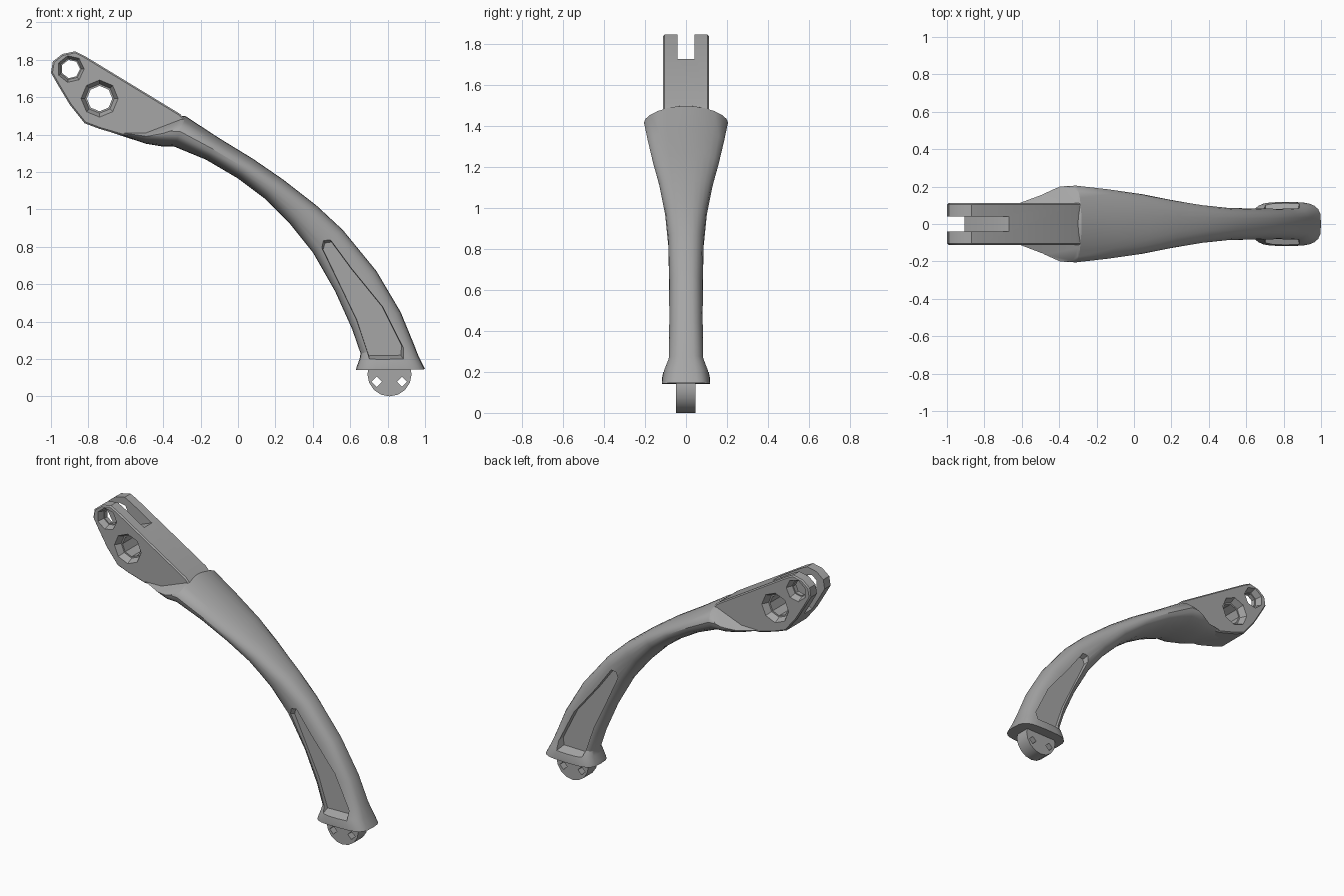
import bpy
import bmesh
import math
from mathutils import Vector

old = bpy.data.objects.get("Cube")
if old:
    bpy.data.objects.remove(old, do_unlink=True)

grey = bpy.data.materials.new("satin grey")
grey.use_nodes = True
grey.diffuse_color = (0.38, 0.38, 0.38, 1)
grey.node_tree.nodes["Principled BSDF"].inputs["Base Color"].default_value = grey.diffuse_color


def make_object(name, bm):
    bmesh.ops.recalc_face_normals(bm, faces=bm.faces)
    mesh = bpy.data.meshes.new(name)
    bm.to_mesh(mesh)
    bm.free()
    mesh.materials.append(grey)
    obj = bpy.data.objects.new(name, mesh)
    bpy.context.collection.objects.link(obj)
    return obj


def loft(name, rings):
    """Skin a list of equally long point rings and cap both ends."""
    bm = bmesh.new()
    rows = [[bm.verts.new(p) for p in ring] for ring in rings]
    count = len(rows[0])
    for a, b in zip(rows, rows[1:]):
        for i in range(count):
            j = (i + 1) % count
            bm.faces.new((a[i], a[j], b[j], b[i]))
    bm.faces.new(rows[0])
    bm.faces.new(rows[-1])
    return make_object(name, bm)


def prism(name, outline, near, far, scale=1.0, drop=0.0):
    """Extrude an x-z outline along y; the far end may be scaled and lowered."""
    cx = sum(x for x, z in outline) / len(outline)
    cz = sum(z for x, z in outline) / len(outline)
    start = [(x, near, z) for x, z in outline]
    end = [(cx + (x - cx) * scale, far, cz + (z - cz) * scale - drop) for x, z in outline]
    return loft(name, [start, end])


def circle(x, z, radius, sides, turn=0.0):
    angles = [turn + math.tau * i / sides for i in range(sides)]
    return [(x + radius * math.cos(a), z + radius * math.sin(a)) for a in angles]


def apply_modifier(obj, modifier):
    bpy.ops.object.select_all(action="DESELECT")
    bpy.context.view_layer.objects.active = obj
    obj.select_set(True)
    bpy.ops.object.modifier_apply(modifier=modifier.name)


def cut(obj, cutter):
    mod = obj.modifiers.new("cut", "BOOLEAN")
    mod.operation = "DIFFERENCE"
    mod.solver = "EXACT"
    mod.object = cutter
    cutter.hide_render = True
    apply_modifier(obj, mod)
    bpy.data.objects.remove(cutter, do_unlink=True)


def chamfer(obj, width):
    mod = obj.modifiers.new("chamfer", "BEVEL")
    mod.width = width
    mod.segments = 1
    mod.limit_method = "ANGLE"
    mod.angle_limit = math.radians(60)
    apply_modifier(obj, mod)


# Curved arm: upper edge x, z; lower edge x, z; half width
stations = [
    (-0.67, 1.45, -0.68, 1.412, 0.10),
    (-0.51, 1.47, -0.49, 1.35, 0.16),
    (-0.38, 1.50, -0.41, 1.337, 0.202),
    (-0.28, 1.498, -0.34, 1.335, 0.205),
    (-0.10, 1.38, -0.17, 1.265, 0.185),
    (0.08, 1.27, 0.0, 1.165, 0.16),
    (0.24, 1.16, 0.14, 1.06, 0.13),
    (0.42, 1.02, 0.28, 0.92, 0.102),
    (0.56, 0.89, 0.40, 0.77, 0.088),
    (0.74, 0.67, 0.52, 0.56, 0.083),
    (0.87, 0.45, 0.61, 0.36, 0.086),
    (0.94, 0.28, 0.655, 0.23, 0.09),
    (0.965, 0.215, 0.65, 0.2, 0.11),
    (0.99, 0.165, 0.635, 0.16, 0.118),
    (1.0, 0.145, 0.63, 0.14, 0.118),
]


def section(station, upper_power, lower_power, sides=24):
    """Rounded cross-section, crisper below than above."""
    ux, uz, lx, lz, half = station
    upper, lower = Vector((ux, 0, uz)), Vector((lx, 0, lz))
    ring = []
    for i in range(sides):
        angle = math.tau * i / sides
        c, s = math.cos(angle), math.sin(angle)
        power = upper_power if c > 0 else lower_power
        along = math.copysign(abs(c) ** (2 / power), c) if abs(c) > 1e-6 else 0
        across = math.copysign(abs(s) ** (2 / power), s) if abs(s) > 1e-6 else 0
        point = (upper + lower) / 2 + (upper - lower) / 2 * along
        ring.append((point.x, half * across, point.z))
    return ring


arm = loft("curved_arm", [section(s, 1.35 + 0.15 * i, max(2.3, 1.35 + 0.15 * i))
                          for i, s in enumerate(stations)])

# Flat-sided head plate
head = prism("head_plate", [
    (-0.94, 1.83), (-0.87, 1.845), (-0.82, 1.82), (-0.31, 1.51), (-0.26, 1.455),
    (-0.45, 1.385), (-0.62, 1.395), (-0.74, 1.43), (-0.82, 1.46), (-0.90, 1.56),
    (-0.96, 1.66), (-1.0, 1.73), (-0.99, 1.79)], -0.112, 0.112)
chamfer(head, 0.008)

# Slot between the two fork prongs
cut(head, prism("slot_cutter", [
    (-0.66, 1.73), (-0.74, 1.70), (-0.92, 1.56), (-1.1, 1.45), (-1.1, 2.0), (-0.66, 2.0)],
    -0.041, 0.041))

# Bolt holes with countersunk rims
for x, z, radius, sides in ((-0.895, 1.75, 0.05, 7), (-0.74, 1.592, 0.068, 8)):
    cut(head, prism("hole_cutter", circle(x, z, radius, sides), -0.3, 0.3))
    for side in (-1, 1):
        cut(head, prism("rim_cutter", circle(x, z, radius * 1.15, sides),
                        side * 0.07, side * 0.125, scale=1.35))

for side in (-1, 1):
    # Shoulder relief beside the head plate
    cut(arm, prism("shoulder_cutter", [
        (-0.8, 1.40), (-0.62, 1.41), (-0.49, 1.412), (-0.30, 1.485),
        (-0.27, 1.51), (-0.25, 1.7), (-0.8, 1.9)],
        side * 0.106, side * 0.22, drop=0.05))
    # Long side pocket
    cut(arm, prism("pocket_cutter", [
        (0.455, 0.785), (0.465, 0.82), (0.50, 0.825), (0.607, 0.68), (0.77, 0.48),
        (0.875, 0.27), (0.87, 0.22), (0.70, 0.217), (0.635, 0.41)],
        side * 0.05, side * 0.16, scale=1.12))

# Round end tab with two pin holes
tab = prism("end_tab", circle(0.81, 0.118, 0.118, 16, math.pi / 2), -0.049, 0.047)
for x in (0.742, 0.876):
    cut(tab, prism("pin_cutter", circle(x, 0.078, 0.027, 4), -0.2, 0.2))

for obj in (arm, head, tab):
    bpy.ops.object.select_all(action="DESELECT")
    bpy.context.view_layer.objects.active = obj
    obj.select_set(True)
    bpy.ops.object.shade_smooth_by_angle(angle=math.radians(30))
